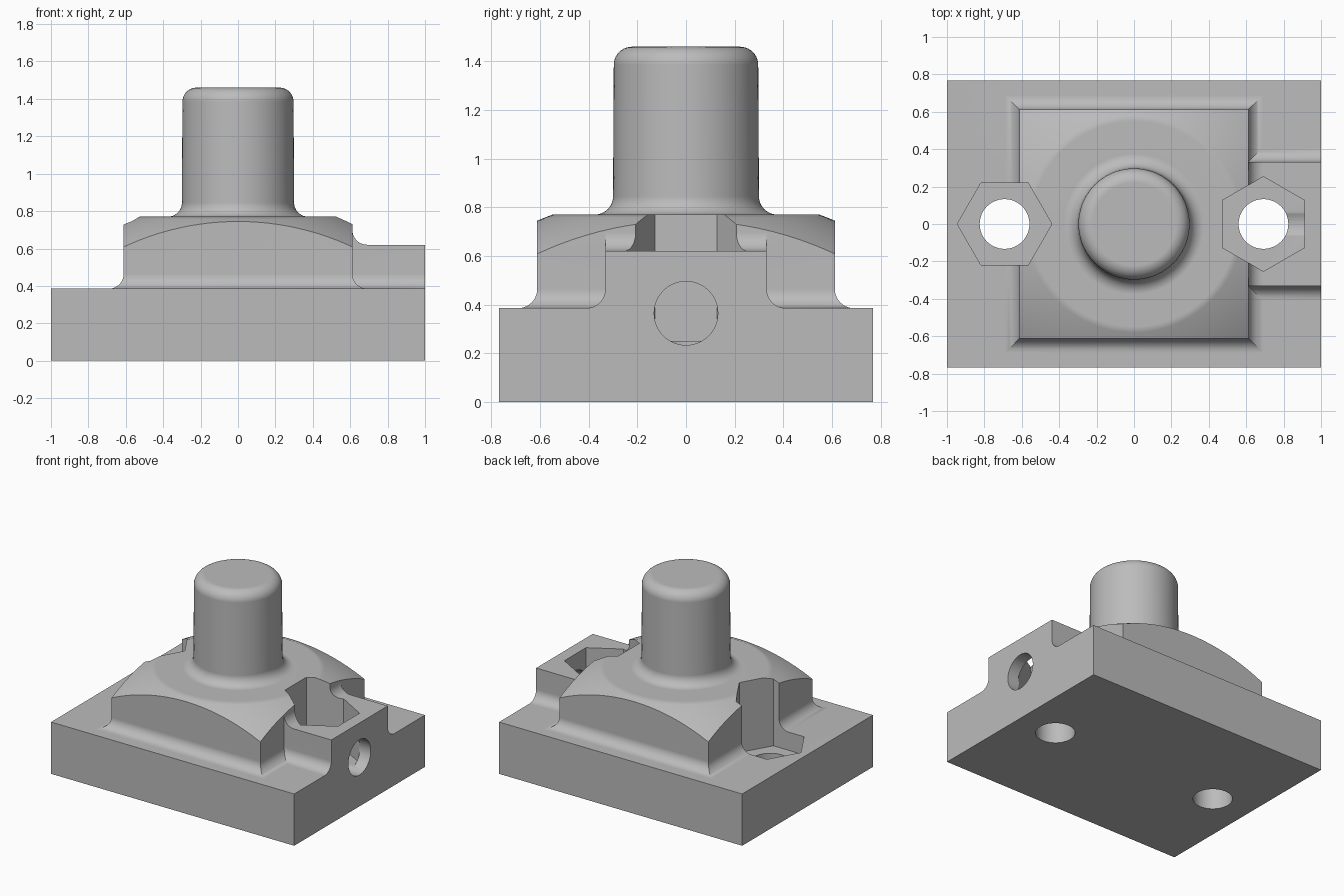
import bpy, bmesh, math

cube = bpy.data.objects.get("Cube")
if cube:
    bpy.data.objects.remove(cube, do_unlink=True)

steel = bpy.data.materials.new("plain grey metal")
steel.use_nodes = True
GREY = (0.5, 0.5, 0.5, 1)
steel.diffuse_color = GREY
steel.node_tree.nodes["Principled BSDF"].inputs["Base Color"].default_value = GREY

BASE_TOP, PAD_TOP, BOSS_TOP = 0.385, 0.77, 0.62
PAD, BOSS, FILLET = 0.612, 0.332, 0.078


def make(name, bm):
    bmesh.ops.recalc_face_normals(bm, faces=bm.faces)
    mesh = bpy.data.meshes.new(name)
    bm.to_mesh(mesh)
    bm.free()
    mesh.materials.append(steel)
    obj = bpy.data.objects.new(name, mesh)
    bpy.context.collection.objects.link(obj)
    return obj


def arc(cx, cz, r, start, end, n=10):
    angles = [math.radians(start + (end - start) * i / n) for i in range(n + 1)]
    return [(cx + r * math.cos(a), cz + r * math.sin(a)) for a in angles]


def loft(name, rings):
    """Skin closed rings of equal length and cap both ends."""
    bm = bmesh.new()
    loops = [[bm.verts.new(p) for p in ring] for ring in rings]
    n = len(loops[0])
    for a, b in zip(loops, loops[1:]):
        for i in range(n):
            j = (i + 1) % n
            bm.faces.new((a[i], a[j], b[j], b[i]))
    bm.faces.new(loops[0])
    bm.faces.new(loops[-1])
    return make(name, bm)


def turned(name, profile, sides=72, centre=(0, 0), turn=0):
    """Stack regular polygons of (radius, height) on a vertical axis."""
    rings = []
    for r, z in profile:
        angles = [turn + math.tau * i / sides for i in range(sides)]
        rings.append([(centre[0] + r * math.cos(a), centre[1] + r * math.sin(a), z)
                      for a in angles])
    return loft(name, rings)


def combine(target, other, operation):
    mod = target.modifiers.new(operation.lower(), "BOOLEAN")
    mod.operation, mod.solver, mod.object = operation, "EXACT", other
    bpy.context.view_layer.objects.active = target
    bpy.ops.object.modifier_apply(modifier=mod.name)
    bpy.data.objects.remove(other, do_unlink=True)


def rectangle(hx, hy, z):
    return [(-hx, -hy, z), (hx, -hy, z), (hx, hy, z), (-hx, hy, z)]


# Base plate
body = loft("mounting_block", [rectangle(1, 0.768, z) for z in (0, BASE_TOP)])

# Square pad with a filleted foot, topped by a truncated spherical dome
foot = arc(PAD + FILLET, BASE_TOP + FILLET, FILLET, 270, 180)
pad_profile = [(PAD + FILLET, 0.3)] + foot + [(PAD, 0.9)]
pad = loft("domed_pad", [rectangle(w, w, z) for w, z in pad_profile])
R, CENTRE = 1.567, -0.698
rim = math.degrees(math.asin((PAD_TOP - CENTRE) / R))
dome = turned("dome_form", [(1.1, 0.1)] + arc(0, CENTRE, R, 49, rim, 16), 96)
combine(pad, dome, "INTERSECT")
combine(body, pad, "UNION")

# Side boss with filleted flanks
flank = arc(BOSS + FILLET, BASE_TOP + FILLET, FILLET, 270, 180)
half = [(BOSS + FILLET, 0.3)] + flank + [(BOSS, BOSS_TOP)]
section = half + [(-y, z) for y, z in reversed(half)]
boss = loft("side_boss", [[(x, y, z) for y, z in section] for x in (0.4, 1)])
combine(body, boss, "UNION")

# Fillet between the boss top and the pad
corner = arc(PAD + FILLET, BOSS_TOP + FILLET, FILLET, 270, 180)
wedge = [(0.55, 0.56), (PAD + FILLET, 0.56)] + corner + [(0.55, BOSS_TOP + FILLET)]
web = loft("boss_fillet", [[(x, y, z) for x, z in wedge] for y in (-BOSS, BOSS)])
combine(body, web, "UNION")

# Round post with filleted foot and rounded top
post_profile = ([(0.375, 0.7)] + arc(0.375, PAD_TOP + 0.075, 0.075, 270, 180)
                + arc(0.222, 1.385, 0.075, 0, 90))
combine(body, turned("post", post_profile), "UNION")

# Hexagonal nut pockets and bolt holes
for side, turn in ((-1, 0), (1, math.pi / 6)):
    spot = (side * 0.692, 0)
    combine(body, turned("pocket", [(0.253, 0.25), (0.253, 1)], 6, spot, turn), "DIFFERENCE")
    combine(body, turned("bolt_hole", [(0.133, -0.1), (0.133, 0.5)], 48, spot), "DIFFERENCE")

# Cross hole through the end of the boss
ring = arc(0, 0.364, 0.131, 0, 360, 48)[:-1]
cross = loft("cross_hole", [[(x, y, z) for y, z in ring] for x in (0.7, 1.1)])
combine(body, cross, "DIFFERENCE")

# Smooth curved faces, keep real edges sharp
bpy.ops.object.select_all(action="DESELECT")
body.select_set(True)
bpy.context.view_layer.objects.active = body
bpy.ops.object.shade_smooth_by_angle(angle=math.radians(30))
normals = body.modifiers.new("even shading", "WEIGHTED_NORMAL")
normals.keep_sharp = True
